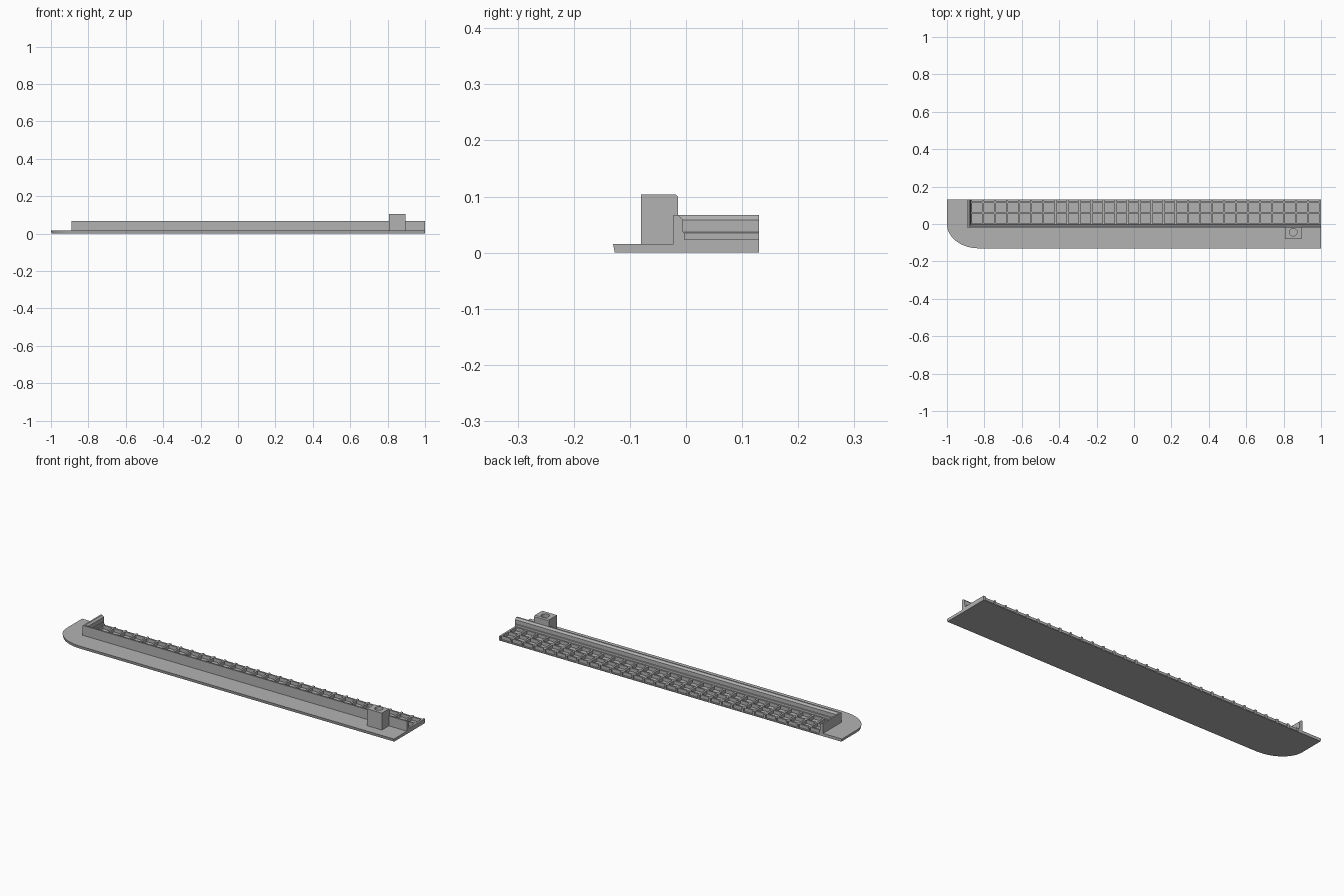
import bpy, bmesh
from math import sin, cos, pi

cube = bpy.data.objects.get("Cube")
if cube:
    bpy.data.objects.remove(cube, do_unlink=True)

grey = bpy.data.materials.new("plain grey")
grey.use_nodes = True
grey.diffuse_color = (0.45, 0.45, 0.45, 1)
grey.node_tree.nodes["Principled BSDF"].inputs["Base Color"].default_value = grey.diffuse_color


def loft(name, rings):
    """Closed solid through matching rings of points, capped at both ends."""
    bm = bmesh.new()
    loops = [[bm.verts.new(p) for p in ring] for ring in rings]
    for a, b in zip(loops, loops[1:]):
        for i in range(len(a)):
            j = (i + 1) % len(a)
            bm.faces.new((a[i], a[j], b[j], b[i]))
    bm.faces.new(loops[0])
    bm.faces.new(loops[-1])
    bmesh.ops.recalc_face_normals(bm, faces=bm.faces)
    mesh = bpy.data.meshes.new(name)
    bm.to_mesh(mesh)
    bm.free()
    mesh.materials.append(grey)
    obj = bpy.data.objects.new(name, mesh)
    bpy.context.collection.objects.link(obj)
    return obj


def box(name, x0, x1, y0, y1, z0, z1):
    corners = [(x0, y0), (x1, y0), (x1, y1), (x0, y1)]
    return loft(name, [[(x, y, z) for x, y in corners] for z in (z0, z1)])


FLOOR, DECK, RIB_TOP, WALL_TOP = 0.005, 0.015, 0.023, 0.067
BACK = 0.13


# Walkway slab: rounded front right corner, edge leaning in towards the ground
def slab_ring(z, inset):
    rx, ry = 0.17 - inset, 0.13 - inset
    arc = [(-0.83 - rx * cos(t), -ry * sin(t), z)
           for t in (i * pi / 36 for i in range(19))]
    rest = [(1, -ry), (1, -0.01), (-0.88, -0.01), (-0.88, BACK), (-0.83 - rx, BACK)]
    return arc + [(x, y, z) for x, y in rest]


slab = loft("walkway_slab", [slab_ring(0, 0.003), slab_ring(DECK, 0)])
box("pit_floor", -0.88, 1, -0.01, BACK, 0, FLOOR)

# Mitred wall along the front and right end of the pit, chamfered inside
profile = [(0, FLOOR), (0, WALL_TOP), (0.008, WALL_TOP), (0.017, 0.058),
           (0.017, 0.037), (0.019, 0.035), (0.019, FLOOR)]
WX, WY = -0.89, -0.022
loft("edge_wall", [
    [(1, WY + d, z) for d, z in profile],
    [(WX + d, WY + d, z) for d, z in profile],
    [(WX + d, BACK, z) for d, z in profile]])

# Lattice of ribs, its last row of cells open at the back
CELLS = 29
start, end = -0.871, 0.995
for i in range(CELLS + 1):
    x = start + (end - start) * i / CELLS
    box(f"cross_rib_{i}", x - 0.005, x + 0.005, -0.004, BACK, FLOOR, RIB_TOP)
for i, (y0, y1) in enumerate([(-0.004, 0.003), (0.055, 0.064), (0.112, 0.121)]):
    box(f"long_rib_{i}", start, end, y0, y1, FLOOR, RIB_TOP)

# Socket block with a round hole in its top
side = [(-0.08, DECK), (-0.08, 0.104), (-0.019, 0.104), (-0.014, 0.099),
        (-0.014, 0.06), (-0.021, 0.06), (-0.021, DECK)]
block = loft("socket_block", [[(x, y, z) for y, z in side] for x in (0.808, 0.895)])
cutter = loft("hole_cutter", [
    [(0.852 + 0.02 * cos(t), -0.044 + 0.02 * sin(t), z)
     for t in (i * pi / 12 for i in range(24))] for z in (0.05, 0.15)])
cutter.hide_render = True
cut = block.modifiers.new("hole", 'BOOLEAN')
cut.operation = 'DIFFERENCE'
cut.object = cutter
bpy.context.view_layer.objects.active = block
block.select_set(True)
bpy.ops.object.modifier_apply(modifier=cut.name)
bpy.data.objects.remove(cutter, do_unlink=True)

# Smooth the curved sides, keep edges sharp
slab.select_set(True)
bpy.ops.object.shade_smooth_by_angle()
